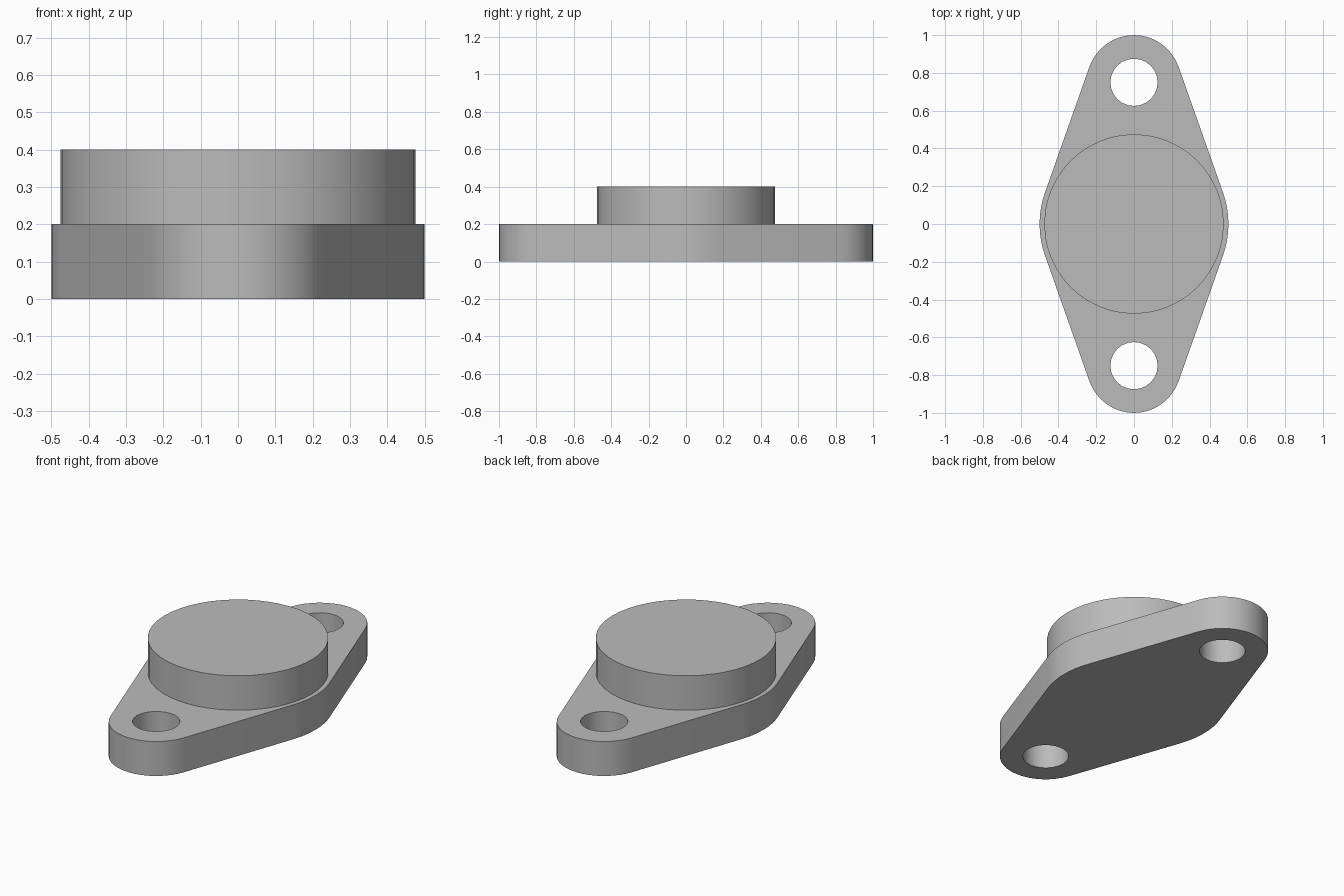
import bpy
import bmesh
from math import asin, cos, sin, pi, radians

cube = bpy.data.objects.get("Cube")
if cube:
    bpy.data.objects.remove(cube, do_unlink=True)

PLATE_TOP, BOSS_TOP = 0.2, 0.4
HUB_R, EAR_R, HOLE_R, BOSS_R = 0.5, 0.25, 0.125, 0.475
EAR_Y = 0.75

grey = bpy.data.materials.new("plain grey")
grey.use_nodes = True
colour = (0.5, 0.5, 0.5, 1)
grey.diffuse_color = colour
grey.node_tree.nodes["Principled BSDF"].inputs["Base Color"].default_value = colour


def arc(cy, r, start, end, steps):
    """Points on an arc centred on the y axis, both ends included."""
    angles = [start + (end - start) * i / steps for i in range(steps + 1)]
    return [(r * cos(a), cy + r * sin(a)) for a in angles]


def circle(cy, r, steps):
    return arc(cy, r, 0, 2 * pi, steps)[:-1]


def extruded(name, loops, bottom, top):
    """Fill closed loops (outline, then holes) and extrude them upward."""
    bm = bmesh.new()
    edges = []
    for loop in loops:
        verts = [bm.verts.new((x, y, bottom)) for x, y in loop]
        edges += [bm.edges.new((v, verts[i - 1])) for i, v in enumerate(verts)]
    if len(loops) == 1:
        bm.faces.new(verts)
    else:
        bmesh.ops.triangle_fill(bm, edges=edges, use_beauty=True)
    new = bmesh.ops.extrude_face_region(bm, geom=bm.faces[:])["geom"]
    for v in new:
        if isinstance(v, bmesh.types.BMVert):
            v.co.z = top
    bmesh.ops.recalc_face_normals(bm, faces=bm.faces[:])
    mesh = bpy.data.meshes.new(name)
    bm.to_mesh(mesh)
    bm.free()
    mesh.materials.append(grey)
    obj = bpy.data.objects.new(name, mesh)
    bpy.context.collection.objects.link(obj)
    bpy.ops.object.select_all(action="DESELECT")
    obj.select_set(True)
    bpy.context.view_layer.objects.active = obj
    bpy.ops.object.shade_smooth_by_angle(angle=radians(30))
    return obj


# Flange plate: hub and two ears joined by tangent lines, with bolt holes
tilt = asin((HUB_R - EAR_R) / EAR_Y)
outline = (arc(0, HUB_R, -tilt, tilt, 8)
           + arc(EAR_Y, EAR_R, tilt, pi - tilt, 16)
           + arc(0, HUB_R, pi - tilt, pi + tilt, 8)
           + arc(-EAR_Y, EAR_R, pi + tilt, 2 * pi - tilt, 16))
holes = [circle(side * EAR_Y, HOLE_R, 24) for side in (1, -1)]
extruded("flange_plate", [outline] + holes, 0, PLATE_TOP)

# Round boss on top of the plate
extruded("round_boss", [circle(0, BOSS_R, 48)], PLATE_TOP, BOSS_TOP)
